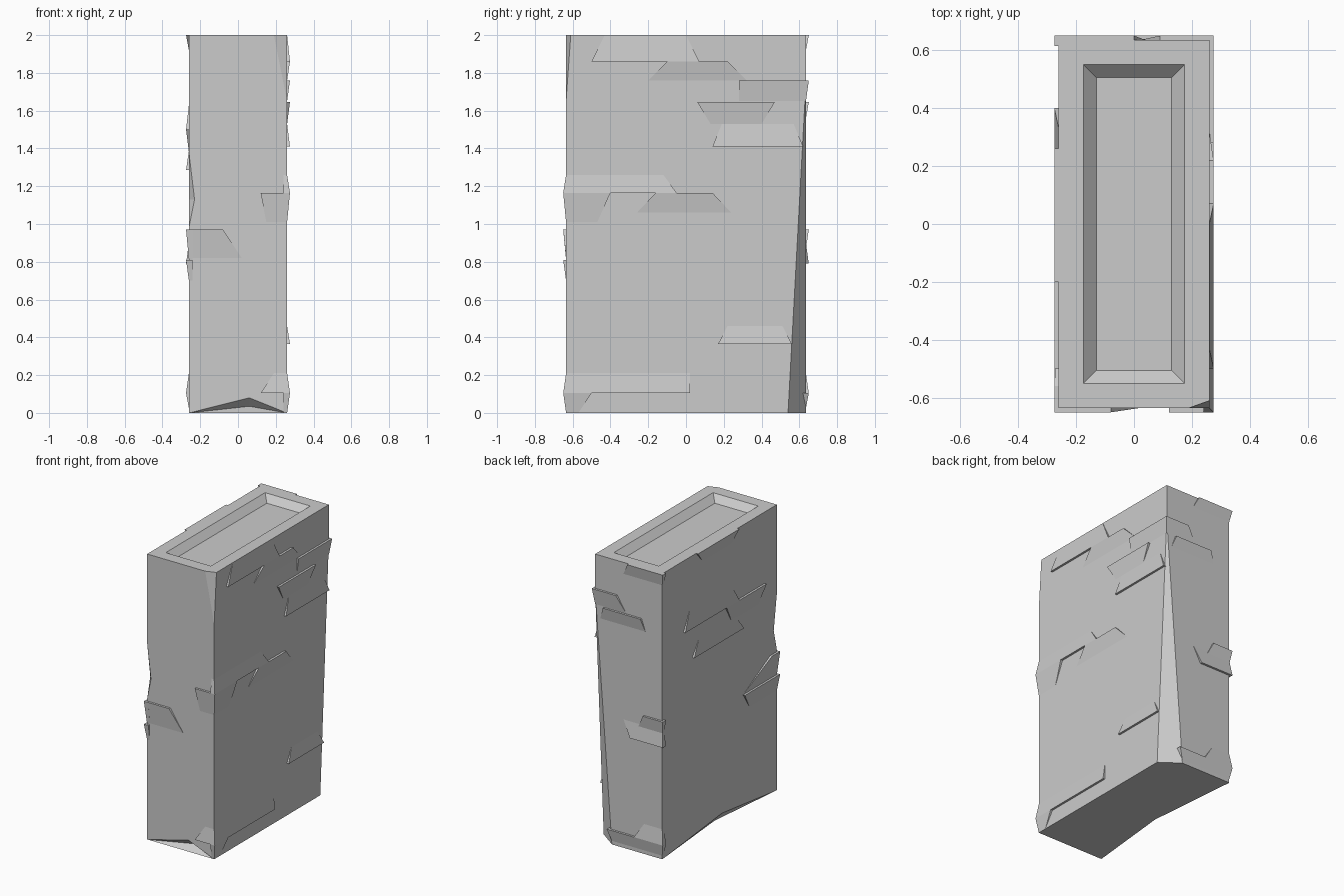
import bpy, bmesh
from mathutils import Vector

if "Cube" in bpy.data.objects:
    bpy.data.objects.remove(bpy.data.objects["Cube"])

HX, HY, TOP = 0.26, 0.635, 2   # half width, half depth, height
OUT = 0.015                    # how far stone chips stick out


def to_object(bm, name):
    bmesh.ops.recalc_face_normals(bm, faces=bm.faces)
    me = bpy.data.meshes.new(name)
    bm.to_mesh(me)
    bm.free()
    ob = bpy.data.objects.new(name, me)
    bpy.context.collection.objects.link(ob)
    return ob


def hull(points, name):
    bm = bmesh.new()
    vs = [bm.verts.new(p) for p in points]
    bmesh.ops.convex_hull(bm, input=vs)
    bmesh.ops.dissolve_limit(bm, angle_limit=0.001, verts=bm.verts, edges=bm.edges)
    return to_object(bm, name)


def slice_corner(bm, corner, dx, dy, dz):
    """Cut a box corner off along a plane, given the cut length on each edge."""
    a, b, c = (corner + Vector(d) for d in ((dx, 0, 0), (0, dy, 0), (0, 0, dz)))
    n = (b - a).cross(c - a).normalized()
    if n.dot(corner - a) < 0:
        n = -n
    bmesh.ops.bisect_plane(bm, geom=bm.verts[:] + bm.edges[:] + bm.faces[:],
                           plane_co=a, plane_no=n, clear_outer=True)
    bmesh.ops.holes_fill(bm, edges=[e for e in bm.edges if e.is_boundary], sides=0)


def carve(block, points):
    cut = hull(points, "cutter")
    cut.hide_render = True
    mod = block.modifiers.new("cut", 'BOOLEAN')
    mod.operation = 'DIFFERENCE'
    mod.solver = 'EXACT'
    mod.object = cut
    bpy.context.view_layer.objects.active = block
    bpy.ops.object.modifier_apply(modifier="cut")
    bpy.data.objects.remove(cut)


def dent(block, a, b, p, q, corner):
    """Dent a box edge from a to b; p and q are the dent's points on the two faces."""
    a, b, p, q, corner = map(Vector, (a, b, p, q, corner))
    outer = corner * 3 - p - q
    carve(block, [a, b, p + (p - q) * 0.5, q + (q - p) * 0.5, outer])


# Block, with two long slanted cuts on its right corners
bm = bmesh.new()
bmesh.ops.create_cube(bm, size=1)
for v in bm.verts:
    v.co = (v.co.x * 2 * HX, v.co.y * 2 * HY, (v.co.z + 0.5) * TOP)
slice_corner(bm, Vector((HX, HY, 0)), -0.13, -0.095, 1.75)
slice_corner(bm, Vector((HX, -HY, TOP)), -0.07, 0.025, -0.35)
block = to_object(bm, "stone_block")

# Recess in the top with sloping walls
carve(block, [(sx * (0.175 + s), sy * (0.55 + s), TOP + s)
              for s in (-0.045, 0.045) for sx in (-1, 1) for sy in (-1, 1)])

# Dents: front bottom edge, left bottom edge, front left edge
front_deep = Vector((0.06, -0.58, 0.035))
up, down = Vector((0, -0.11, 0.09)), Vector((0, -0.11, -0.07))
carve(block, [(-0.258, -HY, 0), (0.258, -HY, 0), front_deep,
              front_deep + up, front_deep + down])
dent(block, (-HX, -0.625, 0), (-HX, 0.625, 0),
     (-HX, -0.03, 0.07), (-0.2, -0.03, 0), (-HX, -0.03, 0))
dent(block, (-HX, -HY, 1.38), (-HX, -HY, 0.98),
     (-0.23, -HY, 1.13), (-HX, -0.6, 1.13), (-HX, -HY, 1.13))


# Chips: wedge slabs that stick out at a ledge and run flush into the wall.
# Each row: ledge start, ledge end, ledge height, rise to the flush edge,
# and optionally how far the flush edge shrinks (0.07) at each free end.
def chips(side, limit, place, rows):
    for u0, u1, z, rise, *slant in rows:
        slant = slant[0] if slant else 0.07
        pts = []
        for u, sign in ((u0, 1), (u1, -1)):
            at_corner = abs(u) >= limit
            ledge = u - sign * OUT if at_corner else u
            flush = u if at_corner else u + sign * slant
            pts += [place(ledge, z, OUT), place(ledge, z, -0.02),
                    place(flush, z + rise, 0), place(flush, z + rise, -0.02)]
        hull(pts, side + "_chip")


chips("right", HY, lambda u, z, d: (HX + d, u, z), [
    (-0.5, 0.07, 1.86, 0.14),
    (-0.1, 0.22, 1.86, -0.1, -0.1),
    (0.28, HY, 1.76, -0.11, 0),
    (0.06, 0.47, 1.645, -0.115),
    (0.14, 0.62, 1.41, 0.12, 0.05),
    (-HY, -0.05, 1.165, 0.095),
    (-0.16, 0.14, 1.165, -0.105, -0.1),
    (-HY, -0.4, 1.165, -0.155),
    (0.17, 0.56, 0.365, 0.095, 0.05),
    (-HY, 0.02, 0.105, 0.105, 0),
    (-HY, -0.5, 0.105, -0.105),
])
chips("left", HY, lambda u, z, d: (-HX - d, u, z), [
    (-0.2, 0.4, 1.5, 0.13),
    (-0.5, -0.06, 1.5, -0.12),
    (-0.25, 0.3, 1.285, 0.105),
    (-0.2, 0.26, 2, -0.08),
    (-HY, -0.26, 0.81, -0.11),
    (-HY, -0.56, 0.97, -0.16, -0.3),
])
chips("front", HX, lambda u, z, d: (u, -HY - d, z), [
    (-HX, -0.08, 0.97, -0.15, -0.1),
    (0.12, HX, 1.165, -0.155, 0.03),
    (0.12, HX, 0.105, 0.105),
])
chips("back", HX, lambda u, z, d: (u, HY + d, z), [
    (-HX, 0, 2, -0.08, -0.04),
    (0.09, HX, 1.76, -0.11, -0.07),
    (-0.1, 0.19, 1.645, -0.085, -0.03),
    (-HX, -0.02, 0.79, 0.11, -0.06),
    (-HX, -0.12, 0.97, -0.1, -0.05),
    (-HX, 0.16, 0.105, -0.08, 0.03),
    (-HX, -0.05, 0.105, 0.105),
])
